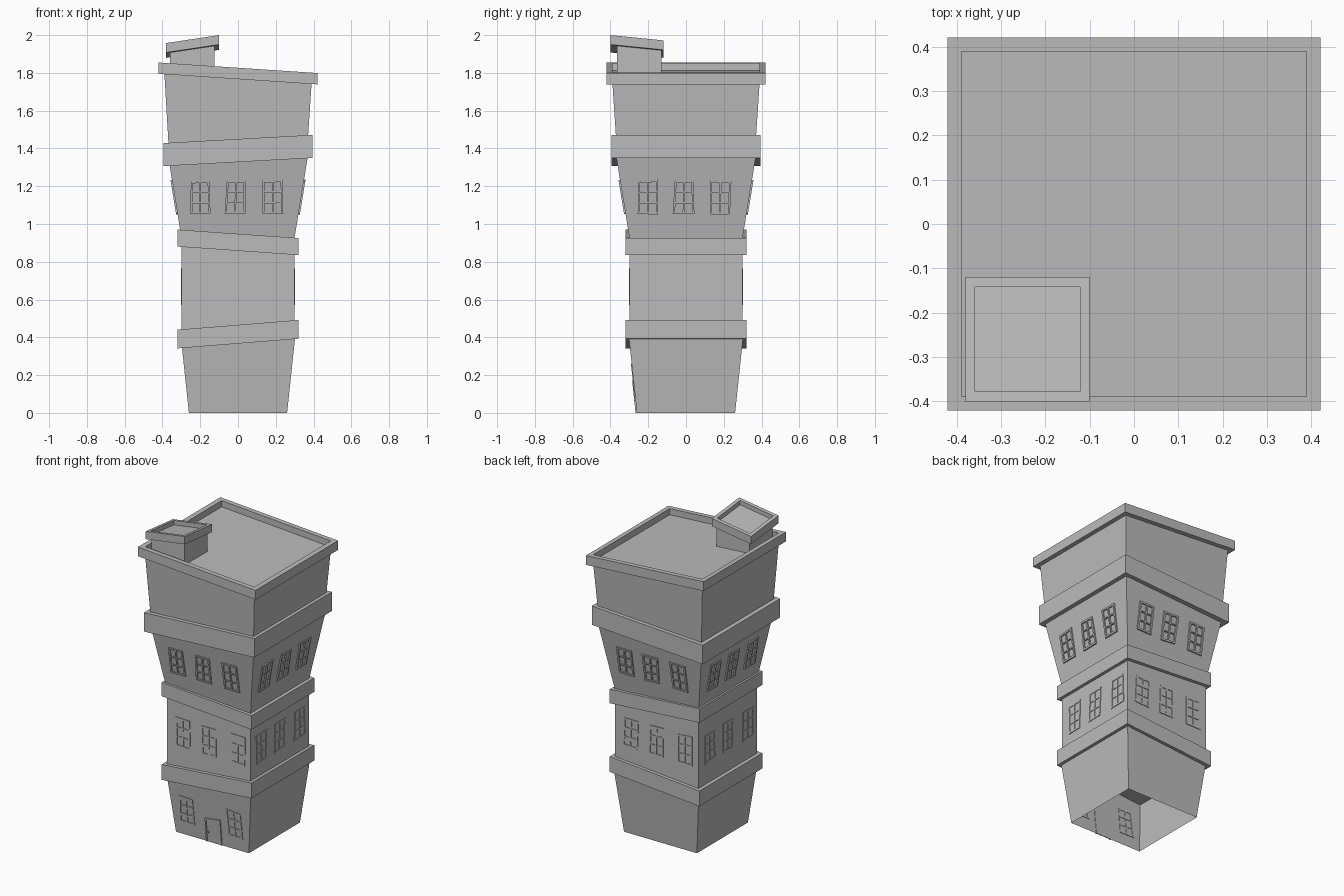
import bpy, bmesh, random
from math import pi
from mathutils import Matrix, Vector

random.seed(4)
cube = bpy.data.objects.get("Cube")
if cube:
    bpy.data.objects.remove(cube, do_unlink=True)

grey = bpy.data.materials.new("stone_grey")
grey.use_nodes = True
shade = (0.5, 0.5, 0.5, 1)
grey.diffuse_color = shade
grey.node_tree.nodes["Principled BSDF"].inputs["Base Color"].default_value = shade


def finish(name, bm):
    bmesh.ops.recalc_face_normals(bm, faces=bm.faces)
    mesh = bpy.data.meshes.new(name)
    bm.to_mesh(mesh)
    bm.free()
    mesh.materials.append(grey)
    obj = bpy.data.objects.new(name, mesh)
    bpy.context.collection.objects.link(obj)
    return obj


def loft(name, rings, centre=(0, 0), closed=True):
    """Join square rings (half width, height, slope along x, slope along y)."""
    bm = bmesh.new()
    loops = []
    for half, z, sx, sy in rings:
        loops.append([
            bm.verts.new((centre[0] + i * half, centre[1] + j * half,
                          z + sx * i * half + sy * j * half))
            for i, j in ((-1, -1), (1, -1), (1, 1), (-1, 1))])
    for a, b in zip(loops, loops[1:]):
        for i in range(4):
            k = (i + 1) % 4
            bm.faces.new((a[i], a[k], b[k], b[i]))
    if closed:
        bm.faces.new(loops[0][::-1])
        bm.faces.new(loops[-1])
    return finish(name, bm)


# Flaring storeys, open at both ends
STOREYS = {
    "ground_storey": ((0.26, 0.0, 0, 0), (0.304, 0.415, 0, 0)),
    "second_storey": ((0.298, 0.415, 0, 0), (0.298, 0.9, 0, 0)),
    "third_storey": ((0.295, 0.9, 0, 0), (0.375, 1.39, 0, 0)),
    "top_storey": ((0.366, 1.39, 0, 0), (0.39, 1.775, -0.066, 0)),
}
for name, rings in STOREYS.items():
    loft(name, rings, closed=False)

# Crooked bands between storeys
for name, half, low, high, slope in (
        ("lower_band", 0.32, 0.367, 0.466, 0.08),
        ("middle_band", 0.32, 0.858, 0.948, -0.07),
        ("upper_band", 0.395, 1.328, 1.45, 0.055)):
    loft(name, ((half, low, slope, 0), (half, high, slope, 0)))


def tray(name, half, inner, low, high, floor, sx, sy, centre=(0, 0)):
    """Slab with a raised rim around a sunken floor."""
    loft(name, ((half, low, sx, sy), (half, high, sx, sy),
                (inner, high, sx, sy), (inner, floor, sx, sy)), centre)


# Roof and chimney
tray("roof_parapet", 0.42, 0.389, 1.767, 1.827, 1.787, -0.066, 0)
loft("chimney_shaft", ((0.118, 1.795, -0.066, 0), (0.118, 1.925, 0.15, -0.1)),
     (-0.243, -0.248))
tray("chimney_cap", 0.14, 0.118, 1.915, 1.965, 1.937, 0.15, -0.1, (-0.24, -0.26))


def wall_point(storey, side, u, z, out):
    """Point on a storey wall; side 0 is the front, counting anticlockwise."""
    (h0, z0, *_), (h1, z1, *_) = STOREYS[storey]
    half = h0 + (h1 - h0) * (z - z0) / (z1 - z0)
    return Matrix.Rotation(side * pi / 2, 3, 'Z') @ Vector((u, -half - out, z))


def add_bars(bm, storey, side, corners, bars, out, back=0.003):
    """Add plates, given as s0, s1, t0, t1 within a crooked four-sided opening."""
    bl, br, tr, tl = [Vector(c) for c in corners]
    for s0, s1, t0, t1 in bars:
        rows = []
        for depth in (-back, out):
            row = []
            for s, t in ((s0, t0), (s1, t0), (s1, t1), (s0, t1)):
                p = bl.lerp(br, s).lerp(tl.lerp(tr, s), t)
                row.append(bm.verts.new(wall_point(storey, side, p.x, p.y, depth)))
            rows.append(row)
        a, b = rows
        bm.faces.new(a[::-1])
        bm.faces.new(b)
        for i in range(4):
            k = (i + 1) % 4
            bm.faces.new((a[i], a[k], b[k], b[i]))


WINDOW_BARS = ((0, 0.1, 0, 1), (0.9, 1, 0, 1), (0.1, 0.9, 0, 0.06),
               (0.1, 0.9, 0.94, 1), (0.46, 0.54, 0.06, 0.94),
               (0.1, 0.9, 0.32, 0.36), (0.1, 0.9, 0.64, 0.68))


def window_row(name, storey, side, centres, low, high, out):
    bm = bmesh.new()
    for c in centres:
        corners = [(c + i * 0.053 + random.uniform(-0.006, 0.006),
                    z + random.uniform(-0.005, 0.005))
                   for i, z in ((-1, low), (1, low), (1, high), (-1, high))]
        add_bars(bm, storey, side, corners, WINDOW_BARS, out)
    finish(name, bm)


# Windows: two on the ground front, three on every side above
window_row("front_ground_windows", "ground_storey", 0, (-0.17, 0.17), 0.085, 0.255, 0.004)
for side, label in enumerate(("front", "left", "back", "right")):
    window_row(label + "_second_windows", "second_storey", side,
               (-0.185, 0.0, 0.205), 0.575, 0.76, 0.004)
    window_row(label + "_third_windows", "third_storey", side,
               (-0.2, -0.012, 0.185), 1.055, 1.23, 0.008)

# Door with frame and knob
opening = ((-0.042, 0), (0.07, 0), (0.07, 0.17), (-0.04, 0.155))
for name, bars, out in (
        ("door_panel", ((0.08, 0.92, 0, 0.94),), 0.002),
        ("door_frame", ((0, 0.08, 0, 1), (0.92, 1, 0, 1), (0.08, 0.92, 0.94, 1)), 0.007),
        ("door_knob", ((0.16, 0.23, 0.4, 0.45),), 0.009)):
    bm = bmesh.new()
    add_bars(bm, "ground_storey", 0, opening, bars, out)
    finish(name, bm)
